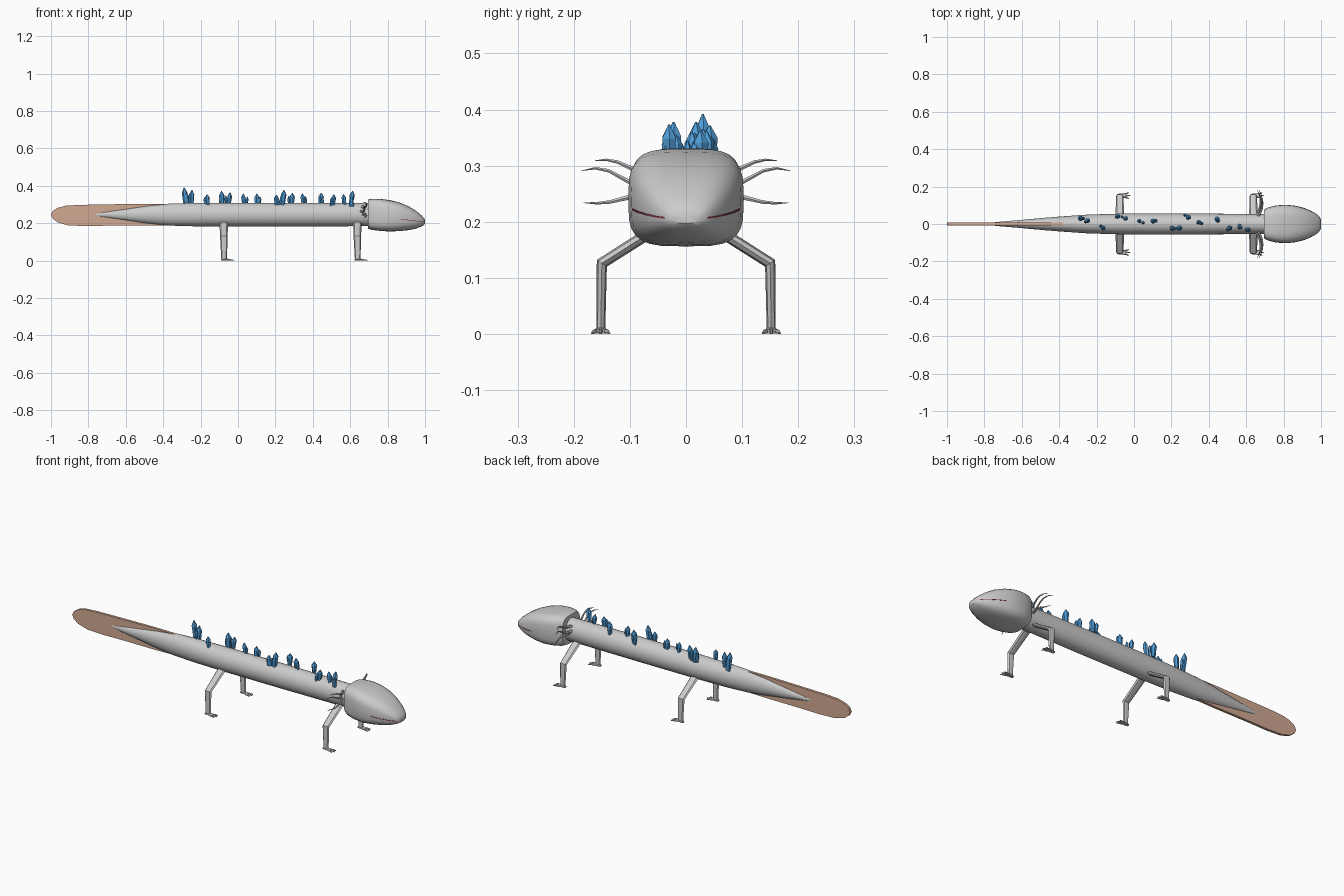
import bpy, bmesh, math, random
from mathutils import Vector, Matrix

if "Cube" in bpy.data.objects:
    bpy.data.objects.remove(bpy.data.objects["Cube"])

random.seed(4)


def material(name, rgb):
    m = bpy.data.materials.new(name)
    m.diffuse_color = (*rgb, 1)
    m.use_nodes = True
    m.node_tree.nodes["Principled BSDF"].inputs["Base Color"].default_value = m.diffuse_color
    return m


GREY = material("pale grey skin", (0.60, 0.60, 0.60))
FIN = material("peach fin", (0.64, 0.40, 0.29))
BLUE = material("blue crystal", (0.08, 0.34, 0.69))
RED = material("dark red mouth", (0.25, 0.04, 0.06))


def finish(name, bm, mat, smooth=None):
    bmesh.ops.recalc_face_normals(bm, faces=bm.faces)
    me = bpy.data.meshes.new(name)
    bm.to_mesh(me)
    bm.free()
    me.materials.append(mat)
    ob = bpy.data.objects.new(name, me)
    bpy.context.collection.objects.link(ob)
    if smooth:
        bpy.ops.object.select_all(action='DESELECT')
        ob.select_set(True)
        bpy.context.view_layer.objects.active = ob
        bpy.ops.object.shade_smooth_by_angle(angle=math.radians(smooth))
    return ob


def add_loft(bm, rings):
    """Skin a list of equal-length point rings and cap both ends."""
    rows = [[bm.verts.new(p) for p in r] for r in rings]
    n = len(rows[0])
    for a, b in zip(rows, rows[1:]):
        for i in range(n):
            bm.faces.new((a[i], a[(i + 1) % n], b[(i + 1) % n], b[i]))
    bm.faces.new(rows[0][::-1])
    bm.faces.new(rows[-1])


def ring(c, u, v, n):
    c, u, v = Vector(c), Vector(u), Vector(v)
    return [c + u * math.cos(2 * math.pi * i / n) + v * math.sin(2 * math.pi * i / n)
            for i in range(n)]


def interp(table, x):
    for a, b in zip(table, table[1:]):
        if x <= b[0]:
            t = (x - a[0]) / (b[0] - a[0])
            return [p + (q - p) * t for p, q in zip(a, b)][1:]
    return table[-1][1:]


# Body: x, half width, half height, tapering to the tail point
bm = bmesh.new()
add_loft(bm, [ring((x, 0, 0.246), (0, w, 0), (0, 0, h), 28) for x, w, h in [
    (-0.80, 0.003, 0.003), (-0.72, 0.012, 0.014), (-0.60, 0.022, 0.031),
    (-0.48, 0.033, 0.048), (-0.38, 0.041, 0.058), (-0.25, 0.050, 0.062),
    (-0.05, 0.056, 0.063), (0.30, 0.056, 0.063), (0.60, 0.054, 0.062), (0.72, 0.053, 0.061)]])
finish("body", bm, GREY, 40)

# Tail fin: thin plate with a rounded end, upper and lower outline
top = [(-1, 0.245), (-0.99, 0.266), (-0.965, 0.282), (-0.92, 0.294), (-0.85, 0.298),
       (-0.70, 0.301), (-0.50, 0.304), (-0.36, 0.303)]
low = [(-0.36, 0.190), (-0.50, 0.187), (-0.70, 0.187), (-0.82, 0.185), (-0.91, 0.189),
       (-0.965, 0.205), (-0.99, 0.224)]
bm = bmesh.new()
add_loft(bm, [[(x, y, z) for x, z in top + low] for y in (-0.007, 0.007)])
finish("tail_fin", bm, FIN)

# Head: x, half width, bottom, top, squareness of the section
HEAD = [(0.695, 0.076, 0.172, 0.326, 3.6), (0.715, 0.088, 0.165, 0.331, 3.8),
        (0.76, 0.099, 0.159, 0.330, 3.8), (0.81, 0.103, 0.156, 0.324, 3.6),
        (0.86, 0.098, 0.158, 0.312, 3.3), (0.91, 0.085, 0.163, 0.292, 3.0),
        (0.95, 0.068, 0.171, 0.268, 2.8), (0.98, 0.050, 0.182, 0.243, 2.6),
        (0.994, 0.036, 0.190, 0.228, 2.5), (1.0, 0.022, 0.197, 0.217, 2.5)]


def squircle(x, w, b, t, e, n=28):
    pts = []
    for i in range(n):
        a = 2 * math.pi * i / n
        c, s = math.cos(a), math.sin(a)
        pts.append((x, w * math.copysign(abs(c) ** (2 / e), c),
                    (b + t) / 2 + (t - b) / 2 * math.copysign(abs(s) ** (2 / e), s)))
    return pts


bm = bmesh.new()
add_loft(bm, [squircle(*s) for s in HEAD])
finish("head", bm, GREY, 35)

# Mouth: thin plate following the snout outline
right = []
for i in range(15):
    x = 0.87 + 0.13 * i / 14
    w, b, t, e = interp(HEAD, x)
    z = 0.222 - 0.016 * i / 14
    k = min(1, abs(z - (b + t) / 2) / ((t - b) / 2))
    right.append((min(x, 0.9995), w * (1 - k ** e) ** (1 / e) + 0.001, z))
outline = right + [(x, -y, z) for x, y, z in reversed(right)]
bm = bmesh.new()
add_loft(bm, [[(x, y, z + d) for x, y, z in outline] for d in (-0.0015, 0.0015)])
finish("mouth", bm, RED)

# Legs with bent knee, flat foot and three toes
for label, x0 in (("front", 0.638), ("rear", -0.076)):
    for side, s in (("left", 1), ("right", -1)):
        bm = bmesh.new()
        add_loft(bm, [
            ring((x0, s * 0.035, 0.199), (0.023, 0, 0), (0, s * 0.005, 0.009), 8),
            ring((x0, s * 0.150, 0.126), (0.020, 0, 0), (0, s * 0.009, 0.006), 8),
            ring((x0 + 0.002, s * 0.152, 0.004), (0.015, 0, 0), (0, s * 0.008, 0), 8)])
        finish(label + "_leg_" + side, bm, GREY, 30)
        bm = bmesh.new()
        add_loft(bm, [ring((x0 + dx, s * 0.152, h / 2), (0, w, 0), (0, 0, h / 2), 8)
                      for dx, w, h in [(-0.014, 0.009, 0.010), (0.012, 0.012, 0.012),
                                       (0.030, 0.013, 0.009)]])
        for dy in (-1, 0, 1):
            add_loft(bm, [ring((x0 + dx, s * 0.152 + dy * y, r), (0, r, 0), (0, 0, r), 6)
                          for dx, y, r in [(0.018, 0.007, 0.0045), (0.040, 0.012, 0.004),
                                           (0.056 - 0.006 * abs(dy), 0.016, 0.0015)]])
        finish(label + "_foot_" + side, bm, GREY, 30)

# Gills: three curved tapering stalks on each side behind the head
for side, s in (("left", 1), ("right", -1)):
    bm = bmesh.new()
    for x, z, yt, zt, bend in [(0.665, 0.286, 0.162, 0.309, -0.006),
                               (0.655, 0.265, 0.186, 0.291, -0.010),
                               (0.665, 0.248, 0.183, 0.234, 0.004)]:
        rings = []
        for i in range(7):
            t = i / 6
            p = (x + 0.022 * math.sin(3 * t), s * (0.042 + (yt - 0.042) * t),
                 z + (zt - z) * t + bend * math.sin(math.pi * 2 * t))
            r = 0.0065 * (1 - t) ** 0.7 + 0.0006
            rings.append(ring(p, (r, 0, 0), (0, 0, r), 6))
        add_loft(bm, rings)
    finish("gills_" + side, bm, GREY, 30)

# Crystals: hexagonal prisms with faceted tips, x, y, tip height, radius
CRYSTALS = [(-0.28, 0.030, 0.392, 0.015), (-0.248, 0.018, 0.378, 0.014),
            (-0.16, -0.022, 0.355, 0.013), (-0.083, 0.042, 0.372, 0.015),
            (-0.05, 0.030, 0.366, 0.013), (0.032, 0.016, 0.358, 0.012),
            (0.10, 0.016, 0.358, 0.014), (0.205, -0.024, 0.352, 0.014),
            (0.238, -0.022, 0.378, 0.015), (0.288, 0.036, 0.362, 0.015),
            (0.350, 0.010, 0.360, 0.013), (0.442, 0.026, 0.362, 0.015),
            (0.508, -0.022, 0.354, 0.014), (0.572, -0.018, 0.356, 0.013),
            (0.602, -0.030, 0.374, 0.014)]
bm = bmesh.new()
for x, y, tip, r in CRYSTALS:
    for small in (False, True):
        k = 0.65 if small else 1.0
        ox, oy = (random.choice((-1, 1)) * 0.012, random.uniform(-0.012, 0.012)) if small else (0, 0)
        base = 0.290
        h = (tip - base) * (0.78 if small else 1)
        turn = Matrix.Rotation(random.uniform(-0.15, 0.15), 4, 'Y') @ \
            Matrix.Rotation(random.uniform(0, 1), 4, 'Z')
        place = Matrix.Translation((x + ox, y + oy, base)) @ turn
        add_loft(bm, [[place @ p for p in ring((0, 0, f * h), (q * k * r, 0, 0), (0, q * k * r, 0), 6)]
                      for f, q in [(0, 0.65), (0.72, 1.0), (1.0, 0.12)]])
finish("back_crystals", bm, BLUE)
